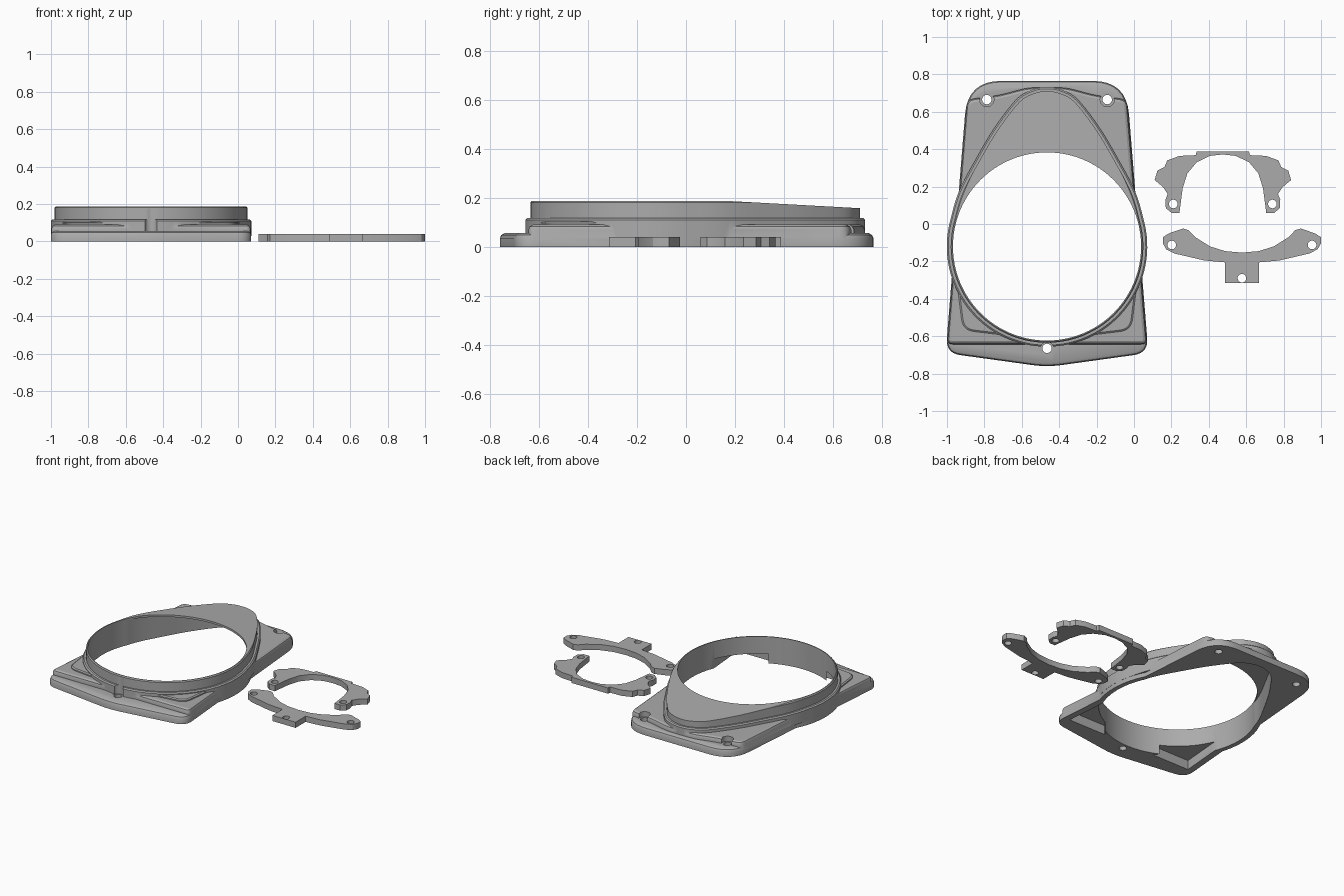
import bpy, bmesh, math
from mathutils import Vector

if "Cube" in bpy.data.objects:
    bpy.data.objects.remove(bpy.data.objects["Cube"])

CX, CY = -0.465, -0.12          # centre of the round opening
grey = bpy.data.materials.new("grey_plastic")
grey.diffuse_color = (0.41, 0.41, 0.41, 1)
grey.use_nodes = True
grey.node_tree.nodes["Principled BSDF"].inputs["Base Color"].default_value = grey.diffuse_color


def mirrored(half):
    """Full outline from its right half, listed front to back."""
    return half + [(-x, y) for x, y in reversed(half) if x > 1e-5]


def rounded(corners):
    """Outline with each (x, y, radius) corner replaced by a curve."""
    out, n = [], len(corners)
    for i, (x, y, r) in enumerate(corners):
        p = Vector((x, y))
        if r == 0:
            out.append((x, y))
            continue
        a = p + (Vector(corners[i - 1][:2]) - p).normalized() * r
        b = p + (Vector(corners[(i + 1) % n][:2]) - p).normalized() * r
        for k in range(9):
            t = k / 8
            out.append(tuple(a * (1 - t) ** 2 + p * 2 * t * (1 - t) + b * t * t))
    return out


def mirrored_rounded(half):
    return rounded(half + [(-x, y, r) for x, y, r in reversed(half) if x > 1e-5])


def offset(outline, d):
    """Move a counter-clockwise outline outward by d."""
    out, n = [], len(outline)
    for i, p in enumerate(outline):
        p = Vector(p)
        e1 = (p - Vector(outline[i - 1])).normalized()
        e2 = (Vector(outline[(i + 1) % n]) - p).normalized()
        n1, n2 = Vector((e1.y, -e1.x)), Vector((e2.y, -e2.x))
        m = (n1 + n2).normalized()
        out.append(tuple(p + m * d / max(m.dot(n1), 0.5)))
    return out


def prism(name, outline, levels, cx=0.0):
    """Solid through (offset, height) levels of one outline."""
    bm = bmesh.new()
    loops = [[bm.verts.new((x + cx, y, z)) for x, y in offset(outline, d)]
             for d, z in levels]
    n = len(outline)
    for lo, hi in zip(loops, loops[1:]):
        for i in range(n):
            j = (i + 1) % n
            bm.faces.new((lo[i], lo[j], hi[j], hi[i]))
    bm.faces.new(loops[0][::-1])
    bm.faces.new(loops[-1])
    bmesh.ops.recalc_face_normals(bm, faces=bm.faces)
    me = bpy.data.meshes.new(name)
    bm.to_mesh(me)
    bm.free()
    me.materials.append(grey)
    ob = bpy.data.objects.new(name, me)
    bpy.context.collection.objects.link(ob)
    return ob


def cylinder(x, y, r, z0, z1, seg=32):
    ring = [(x + r * math.cos(2 * math.pi * i / seg),
             y + r * math.sin(2 * math.pi * i / seg)) for i in range(seg)]
    return prism("cylinder", ring, [(0, z0), (0, z1)])


def combine(ob, other, op):
    mod = ob.modifiers.new("bool", "BOOLEAN")
    mod.operation, mod.solver, mod.object = op, "EXACT", other
    bpy.context.view_layer.objects.active = ob
    bpy.ops.object.modifier_apply(modifier=mod.name)
    bpy.data.objects.remove(other)


def slope_cutter(drop):
    """Block whose sloping underside trims the back of the hood."""
    ob = prism("slope", [(0.17, 0.187 - drop), (0.9, 0.147 - drop), (0.9, 0.5), (0.17, 0.5)],
               [(0, -1.2), (0, 0.3)])
    for v in ob.data.vertices:
        y, z, x = v.co
        v.co = (x, y, z)
    return ob


def finish(ob):
    bpy.ops.object.select_all(action="DESELECT")
    ob.select_set(True)
    bpy.context.view_layer.objects.active = ob
    bpy.ops.object.shade_smooth_by_angle(angle=math.radians(30))


# Teardrop outline: round front, pointed curve at the back
R = 0.515
start, end = -math.pi / 2, math.atan2(0.14, 0.495)
half = [(R * math.cos(start + (end - start) * i / 32),
         CY + R * math.sin(start + (end - start) * i / 32)) for i in range(33)]
half[0] = (0.0, CY - R)
ctrl = [(0.515, -0.12), (0.495, 0.02), (0.45, 0.17), (0.36, 0.34), (0.265, 0.5),
        (0.15, 0.65), (0.07, 0.698), (0.0, 0.71), (-0.07, 0.698)]
for i in range(1, len(ctrl) - 2):
    a, b, c, d = (Vector(p) for p in ctrl[i - 1:i + 3])
    for k in range(1, 7):
        t = k / 6
        q = 0.5 * (2 * b + (c - a) * t + (2 * a - 5 * b + 4 * c - d) * t * t
                   + (3 * b - a - 3 * c + d) * t ** 3)
        half.append((max(q.x, 0.0), q.y))
teardrop = mirrored(half)

# Base plate with low lips at front and back
base = mirrored_rounded([(0, -0.765, 0.08), (0.542, -0.69, 0.08), (0.424, 0.765, 0.18)])
body = prism("bezel_frame", base,
             [(0, 0), (0, 0.035), (-0.006, 0.048), (-0.02, 0.056)], CX)

# Raised middle deck
deck = mirrored_rounded([(0.534, -0.643, 0.03), (0.428, 0.665, 0.04), (0.25, 0.69, 0.04),
                         (0.1, 0.73, 0.05)])
combine(body, prism("deck", deck, [(0, 0.01), (0, 0.07), (-0.006, 0.083), (-0.018, 0.09)], CX),
        "UNION")

# Inner step at the front corners
step = mirrored_rounded([(0.1, -0.61, 0.03), (0.45, -0.568, 0.06), (0.49, -0.25, 0.05),
                         (0.3, -0.1, 0.05)])
combine(body, prism("step", step, [(0, 0.02), (0, 0.098), (-0.008, 0.104)], CX), "UNION")

# Round side bulges, flange and upright hood
combine(body, cylinder(CX, CY, 0.535, 0, 0.1, 96), "UNION")
combine(body, prism("flange", teardrop, [(0.021, 0.03), (0.021, 0.11), (0.013, 0.117)], CX),
        "UNION")
hood = prism("hood", teardrop, [(0, 0.04), (0, 0.18), (-0.006, 0.187)], CX)
combine(hood, slope_cutter(0), "DIFFERENCE")
combine(body, hood, "UNION")

# Hollow beneath the hood, then the round opening
hollow = prism("hollow", teardrop, [(-0.02, -0.1), (-0.02, 0.173)], CX)
combine(hollow, slope_cutter(0.014), "DIFFERENCE")
combine(body, hollow, "DIFFERENCE")
combine(body, cylinder(CX, CY, 0.503, -0.1, 0.4, 96), "DIFFERENCE")

# Pockets under the front corners
for s in (1, -1):
    pocket = [(0.2, -0.605), (0.49, -0.605), (0.465, -0.3), (0.42, -0.3)]
    pocket = [(s * x, y) for x, y in pocket][::s]
    combine(body, prism("pocket", pocket, [(0, -0.1), (0, 0.065)], CX), "DIFFERENCE")

# Screw holes with clearance
for x, y, clear in ((-0.322, 0.665, 0.038), (0.322, 0.665, 0.038), (0, -0.665, 0.034)):
    combine(body, cylinder(CX + x, y, 0.025, -0.1, 0.3), "DIFFERENCE")
    combine(body, cylinder(CX + x, y, clear, 0.054, 0.172), "DIFFERENCE")
finish(body)

# Arched bracket
arch = [(0, 0.372), (0.07, 0.364), (0.14, 0.33), (0.19, 0.27), (0.215, 0.19), (0.232, 0.06),
        (0.275, 0.06), (0.305, 0.085), (0.307, 0.13), (0.295, 0.16), (0.32, 0.198),
        (0.365, 0.235), (0.35, 0.285), (0.312, 0.305), (0.297, 0.34), (0.232, 0.364),
        (0.145, 0.368), (0.14, 0.388), (0, 0.388)]
# Cradle bracket with a square tab
cradle = [(0, -0.315), (0.09, -0.315), (0.09, -0.205), (0.2, -0.195), (0.36, -0.158),
          (0.405, -0.135), (0.422, -0.105), (0.422, -0.07), (0.39, -0.05), (0.315, -0.024),
          (0.285, -0.033), (0.25, -0.07), (0.17, -0.12), (0.09, -0.145), (0, -0.153)]
for name, pts, cx, holes in (
        ("arched_bracket", arch, 0.475, [(-0.265, 0.107), (0.265, 0.107)]),
        ("cradle_bracket", cradle, 0.577, [(-0.375, -0.112), (0.375, -0.112), (0, -0.29)])):
    outline = pts + [(-x, y) for x, y in pts[-2:0:-1]]
    bracket = prism(name, outline, [(0, 0), (0, 0.04)], cx)
    for x, y in holes:
        combine(bracket, cylinder(cx + x, y, 0.023, -0.1, 0.2), "DIFFERENCE")
    finish(bracket)
